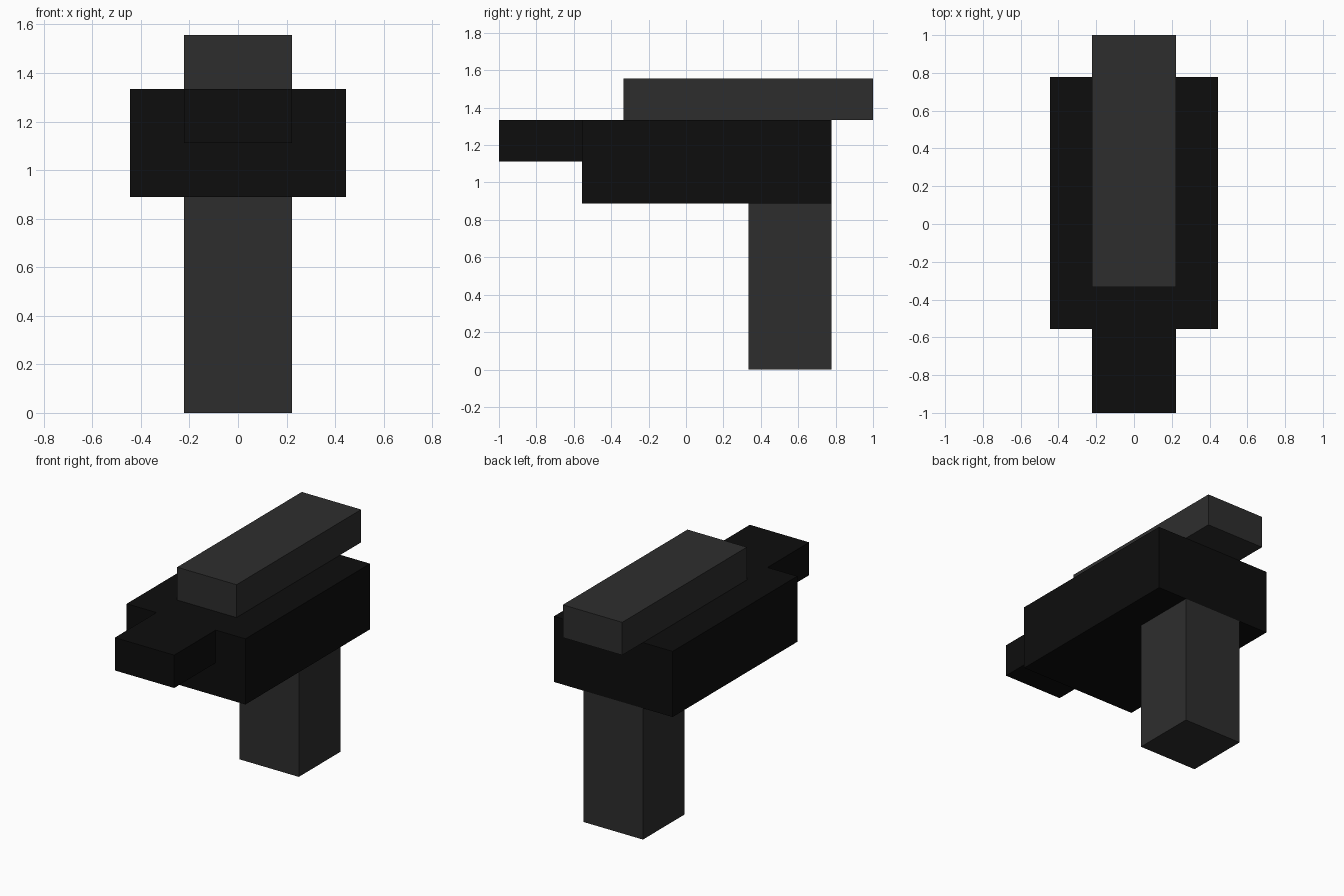
import bpy

if "Cube" in bpy.data.objects:
    bpy.data.objects.remove(bpy.data.objects["Cube"])

U = 1 / 9  # block unit


def material(name, value):
    m = bpy.data.materials.new(name)
    m.diffuse_color = (value, value, value, 1)
    m.use_nodes = True
    m.node_tree.nodes["Principled BSDF"].inputs["Base Color"].default_value = m.diffuse_color
    return m


def block(name, half_width, y, z, mat):
    """Box centred on x = 0, with y and z ranges in block units."""
    bpy.ops.mesh.primitive_cube_add(
        size=1, location=(0, sum(y) / 2 * U, sum(z) / 2 * U))
    ob = bpy.context.object
    ob.name = name
    ob.scale = (2 * half_width * U, (y[1] - y[0]) * U, (z[1] - z[0]) * U)
    bpy.ops.object.transform_apply(location=False, rotation=False, scale=True)
    ob.data.materials.append(mat)


grey = material("dark_grey", 0.027)
black = material("near_black", 0.004)

block("grip", 2, (3, 7), (0, 8), grey)         # upright handle
block("body", 4, (-5, 7), (8, 12), black)      # wide main block
block("barrel", 2, (-9, -5), (10, 12), black)  # narrow front end
block("top_slide", 2, (-3, 9), (12, 14), grey) # bar on top, overhanging the back
